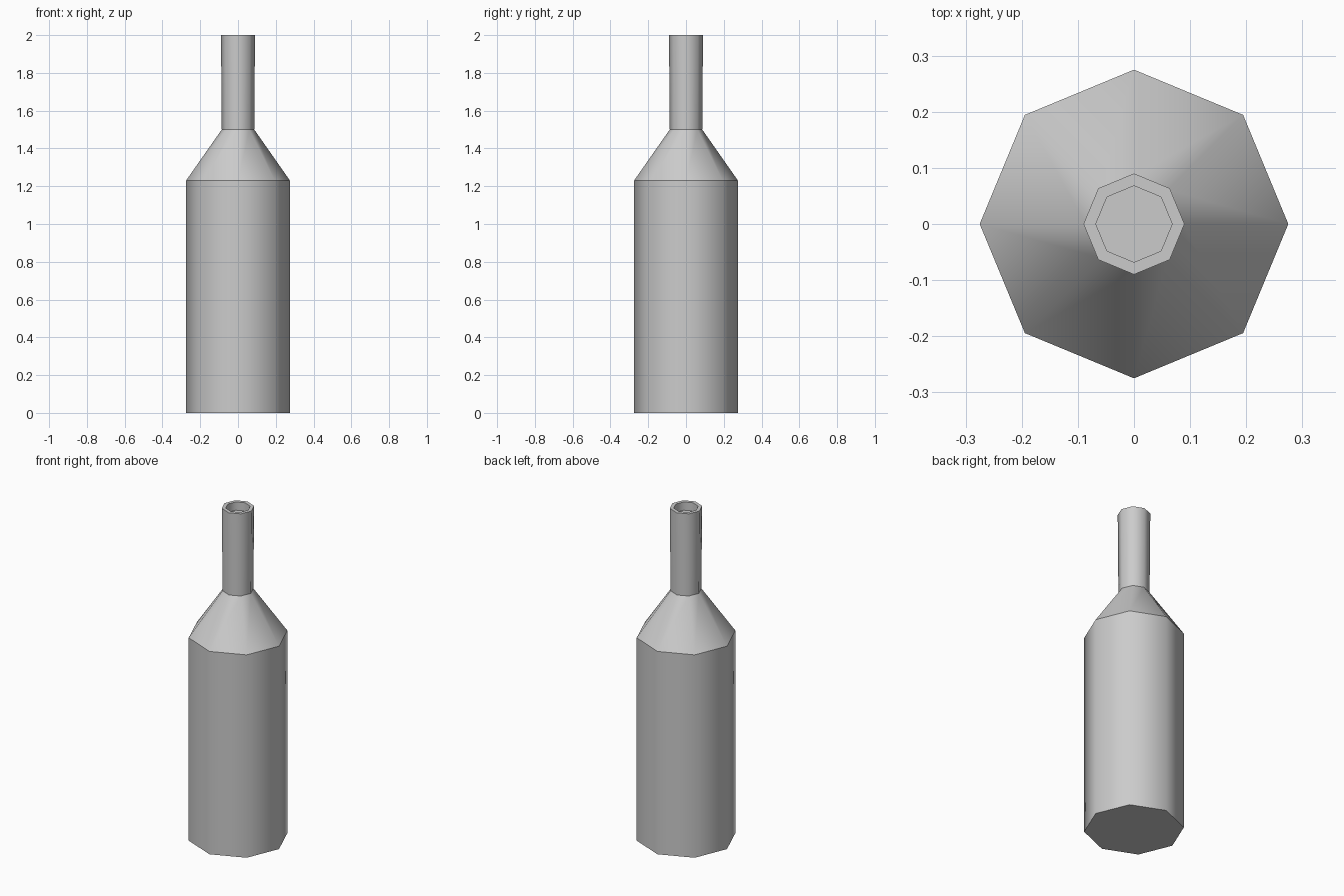
import bpy, bmesh
from math import cos, sin, pi

if "Cube" in bpy.data.objects:
    bpy.data.objects.remove(bpy.data.objects["Cube"])

SIDES = 8
# Bottle outline as (radius, height): base, body, shoulder, neck, rim, mouth recess
PROFILE = [(0.275, 0.0), (0.275, 1.23), (0.086, 1.5), (0.09, 2.0),
           (0.068, 2.0), (0.068, 1.95)]


def lathe(name, profile):
    bm = bmesh.new()
    rings = [[bm.verts.new((r * cos(2 * pi * i / SIDES), r * sin(2 * pi * i / SIDES), z))
              for i in range(SIDES)] for r, z in profile]
    # Side walls, smooth around the axis
    for low, high in zip(rings, rings[1:]):
        for i in range(SIDES):
            j = (i + 1) % SIDES
            bm.faces.new((low[i], low[j], high[j], high[i])).smooth = True
    # Flat base and mouth floor
    bm.faces.new(rings[0][::-1])
    bm.faces.new(rings[-1])
    # Crisp horizontal creases between sections
    for ring in rings:
        for i in range(SIDES):
            bm.edges.get((ring[i], ring[(i + 1) % SIDES])).smooth = False
    mesh = bpy.data.meshes.new(name)
    bm.to_mesh(mesh)
    bm.free()
    obj = bpy.data.objects.new(name, mesh)
    bpy.context.collection.objects.link(obj)
    return obj


lathe("bottle", PROFILE)
